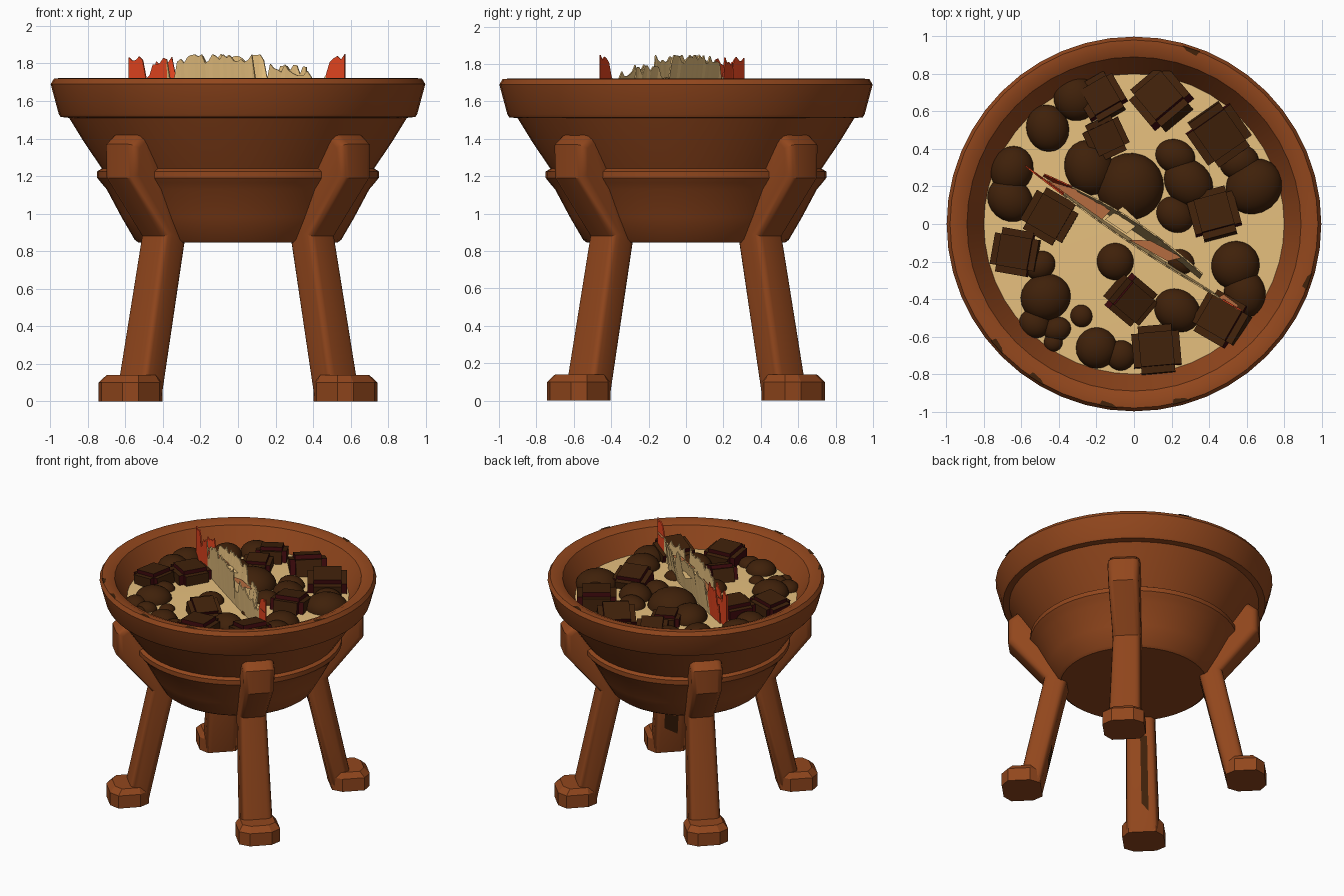
import bpy, bmesh, math, random
from mathutils import Matrix, Vector

random.seed(4)
cube = bpy.data.objects.get("Cube")
if cube:
    bpy.data.objects.remove(cube)


def material(name, rgb):
    m = bpy.data.materials.new(name)
    m.use_nodes = True
    m.diffuse_color = (*rgb, 1)
    m.node_tree.nodes["Principled BSDF"].inputs["Base Color"].default_value = (*rgb, 1)
    return m


CLAY = material("fired_clay", (.285, .062, .012))
SAND = material("pale_sand", (.8, .53, .21))
COAL = material("dark_coal", (.05, .015, .003))
GLOW = material("deep_red_ember", (.05, .003, .004))
RED = material("flame_red", (.85, .065, .015))
RUST = material("rust_orange", (.46, .15, .05))


def finish(bm, name, mats, angle=30):
    bmesh.ops.recalc_face_normals(bm, faces=bm.faces)
    mesh = bpy.data.meshes.new(name)
    bm.to_mesh(mesh)
    bm.free()
    for m in mats:
        mesh.materials.append(m)
    ob = bpy.data.objects.new(name, mesh)
    bpy.context.collection.objects.link(ob)
    bpy.ops.object.select_all(action="DESELECT")
    ob.select_set(True)
    bpy.context.view_layer.objects.active = ob
    if angle:
        bpy.ops.object.shade_smooth_by_angle(angle=math.radians(angle))
    return ob


def plate(name, corners, mat):
    bm = bmesh.new()
    bm.faces.new([bm.verts.new(c) for c in corners])
    return finish(bm, name, [mat], 0)


def lathe(name, profile, mat, sides=48):
    bm = bmesh.new()
    verts = [bm.verts.new((r, 0, z)) for r, z in profile]
    edges = [bm.edges.new(pair) for pair in zip(verts, verts[1:])]
    bmesh.ops.spin(bm, geom=verts + edges, cent=(0, 0, 0), axis=(0, 0, 1),
                   angle=math.tau, steps=sides, use_merge=True)
    bmesh.ops.remove_doubles(bm, verts=bm.verts, dist=.0005)
    return finish(bm, name, [mat])


# Bowl with rim, shoulder ring and tapering base
lathe("bowl", [(0, .845), (.53, .845), (.55, .86), (.62, .98), (.7, 1.13),
               (.73, 1.165), (.75, 1.19), (.75, 1.225), (.725, 1.24),
               (.82, 1.38), (.9, 1.51), (.945, 1.515), (.955, 1.53),
               (.998, 1.69), (.98, 1.72), (.94, 1.722), (.89, 1.7),
               (.79, 1.53)], CLAY)
lathe("sand_bed", [(.8, 1.55), (.4, 1.56), (0, 1.56)], SAND)

# Dark chips worn into the rim
for i, degrees in enumerate((72, 222, 238, 262, 285, 342)):
    a = math.radians(degrees)
    spots = ((.955, -.04), (.984, -.05), (.984, .05), (.965, .02))
    plate(f"rim_chip_{i}", [(r * math.cos(a + d), r * math.sin(a + d), 1.725)
                            for r, d in spots], COAL)

# Four splayed legs, each a side profile given thickness and softened edges
LEG = [(.7, 1.42), (.84, 1.42), (.905, 1.37), (.905, 1.19), (.645, .88),
       (.82, .05), (.67, 0), (.48, .85), (.56, 1.1)]
FOOT = [(.67, .1), (.74, .15), (.9, .15), (.95, .08)]


def leg(turn, name):
    bm = bmesh.new()
    face = bm.faces.new([bm.verts.new((r, -.118, z)) for r, z in LEG])
    out = bmesh.ops.extrude_face_region(bm, geom=[face])["geom"]
    moved = [g for g in out if isinstance(g, bmesh.types.BMVert)]
    bmesh.ops.translate(bm, verts=moved, vec=(0, .236, 0))
    rims = [e for e in bm.edges if abs(e.verts[0].co.y - e.verts[1].co.y) < .01]
    bmesh.ops.bevel(bm, geom=rims, offset=.045, segments=3, profile=.5, affect="EDGES")
    # slimmest at the knee
    for v in bm.verts:
        v.co.y *= 1 - .14 * max(0, 1 - abs(v.co.z - .9) / .5)
    bm.transform(turn)
    finish(bm, name + "_leg", [CLAY], 35)


def foot(turn, name):
    bm = bmesh.new()
    outline = FOOT + [(r, -t) for r, t in reversed(FOOT)]
    rings = []
    for z, shrink in ((0, 1), (.1, 1), (.14, .8)):
        rings.append([bm.verts.new((.75 + (r - .75) * shrink, t * shrink, z))
                      for r, t in outline])
    n = len(outline)
    for low, high in zip(rings, rings[1:]):
        for i in range(n):
            j = (i + 1) % n
            bm.faces.new((low[i], low[j], high[j], high[i]))
    bm.faces.new(rings[0])
    bm.faces.new(rings[-1])
    bm.transform(turn)
    finish(bm, name + "_foot", [CLAY], 20)


# Scorch marks on the inner leg faces: left edge, right edge, bottom, top, colour
SCORCH = {"back_left": (-.05, .05, .62, .84, GLOW),
          "back_right": (-.05, .05, .66, .84, COAL),
          "front_right": (-.05, 0, .15, .72, COAL),
          "front_left": (-.05, .05, .16, .34, COAL)}

for k, name in enumerate(("back_left", "back_right", "front_right", "front_left")):
    turn = Matrix.Rotation(math.radians(45 + 90 * k), 4, "Z")
    leg(turn, name)
    foot(turn, name)
    a, b, low, high, mat = SCORCH[name]
    plate(name + "_scorch", [turn @ Vector((.666 - .2235 * z, t, z)) for t, z in
                             ((a, low), (b, low + .06), (b, high), (a, high - .02))], mat)

# Rounded coals: x, y, radius
ROUND = [(-.46, .51, .12), (-.31, .67, .12), (.22, .36, .1), (.29, .22, .13),
         (.64, .2, .15), (-.02, .2, .18), (-.24, .3, .14), (-.65, .29, .12),
         (-.66, .13, .12), (-.5, -.22, .08), (-.47, -.39, .13), (-.53, -.53, .08),
         (-.41, -.56, .07), (-.28, -.49, .06), (-.43, -.63, .05), (-.1, -.2, .1),
         (.25, -.2, .07), (.54, -.22, .13), (.59, -.37, .12), (.23, -.46, .12),
         (-.2, -.66, .11), (-.07, -.7, .08), (.22, .05, .1), (.56, .33, .1)]
# Blocky coals: x, y, radius, turn
BLOCKS = [(.15, .66, .18, 40), (.45, .48, .19, 35), (.43, .05, .17, 15),
          (-.15, .46, .14, 25), (-.45, .04, .17, 60), (-.63, -.15, .16, 80),
          (-.02, -.4, .15, 50), (.47, -.51, .17, 60), (.12, -.67, .17, 5),
          (-.17, .67, .15, 30)]

for i, (x, y, r) in enumerate(ROUND):
    bm = bmesh.new()
    bmesh.ops.create_icosphere(bm, subdivisions=3, radius=r)
    stretch = random.uniform(.9, 1.1)
    bm.transform(Matrix.Translation((x, y, 1.55))
                 @ Matrix.Rotation(random.uniform(0, 3), 4, "Z")
                 @ Matrix.Diagonal((stretch, 1 / stretch, .75, 1)))
    finish(bm, f"round_coal_{i}", [COAL], 40)

for i, (x, y, r, spin) in enumerate(BLOCKS):
    bm = bmesh.new()
    bmesh.ops.create_cube(bm, size=r * 1.5)
    bmesh.ops.bevel(bm, geom=bm.edges[:], offset=r * .22, segments=2, affect="EDGES")
    tilt = Matrix.Rotation(random.uniform(-.35, .35), 4, "X")
    bm.transform(Matrix.Translation((x, y, 1.56))
                 @ Matrix.Rotation(math.radians(spin), 4, "Z") @ tilt
                 @ Matrix.Diagonal((1, 1, .8, 1)))
    bm.normal_update()
    # embers glow along the low edges and on one flank
    for f in bm.faces:
        edge = f.calc_area() < r * r * .4 and abs(f.normal.z) < .45
        f.material_index = int(edge or f.normal.x < -.8)
    finish(bm, f"block_coal_{i}", [COAL, GLOW], 30)

# Two jagged flame sheets, red at both ends
START, END = Vector((-.58, .31)), Vector((.57, -.46))
SIDE = Vector((.55, .83))


def crest(t):
    if t < .07 or t > .92:
        return 1.82
    if .11 < t < .19:
        return 1.81
    if .22 < t < .6:
        return 1.82
    if .66 < t < .86:
        return 1.78 - (t - .66) * .2
    return 1.71


def flame(name, bow, columns, start, end):
    bm = bmesh.new()
    previous = None
    for i in range(columns + 1):
        t = start + (end - start) * i / columns
        p = START.lerp(END, t)
        arc = math.sin(math.pi * t) * bow
        top = p + SIDE * arc
        base = p + SIDE * arc * .4
        z = crest(t) + random.uniform(-.02, .03)
        pair = (bm.verts.new((*base, 1.53)), bm.verts.new((*top, z)))
        if previous:
            f = bm.faces.new((previous[0], pair[0], pair[1], previous[1]))
            f.material_index = int(t < .2 or t > .92)
        previous = pair
    ob = finish(bm, name, [SAND, RED], 0)
    solid = ob.modifiers.new("thickness", "SOLIDIFY")
    solid.thickness = .008
    solid.offset = 0


flame("front_flame", -.03, 60, 0, 1)
flame("back_flame", .08, 44, .08, .8)


# Loose shards lying between the sheets
def shard(name, spots, mat):
    plate(name, [(*(START.lerp(END, t) + SIDE * s), 1.74) for t, s in spots], mat)


shard("left_shard", [(.1, 0), (.36, -.01), (.37, .06), (.22, .05)], RUST)
shard("middle_shard", [(.37, .0), (.47, .0), (.49, .09), (.4, .11)], SAND)
shard("right_shard", [(.49, -.02), (.66, 0), (.7, .06), (.56, .04)], RUST)
shard("end_shard", [(.9, -.01), (.99, -.01), (.98, .015), (.91, .02)], RUST)
